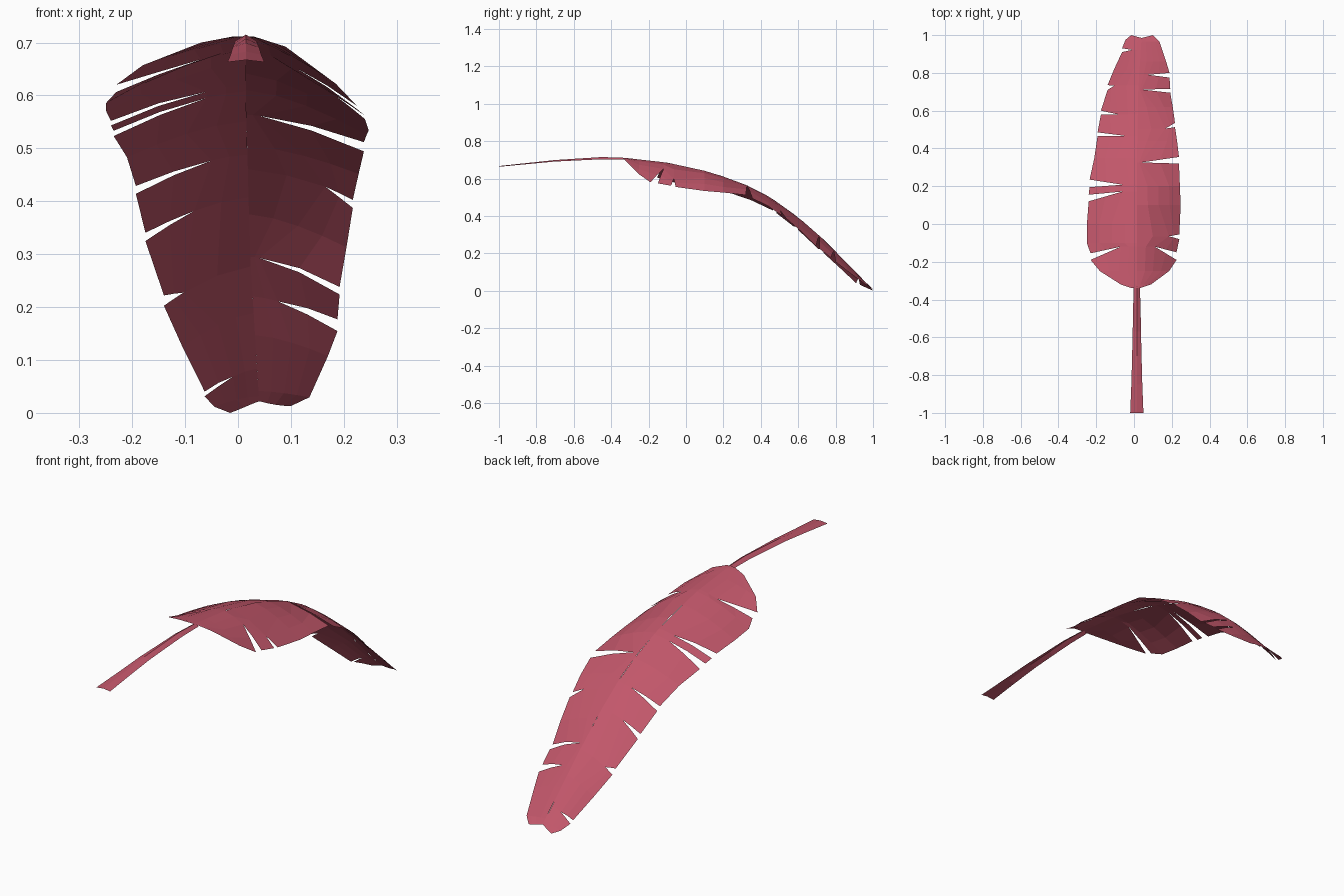
import bpy, bmesh

if "Cube" in bpy.data.objects:
    bpy.data.objects.remove(bpy.data.objects["Cube"])

leaf_red = bpy.data.materials.new("leaf red")
leaf_red.diffuse_color = (0.54, 0.095, 0.145, 1)
leaf_red.use_nodes = True
leaf_red.node_tree.nodes["Principled BSDF"].inputs["Base Color"].default_value = leaf_red.diffuse_color


def lerp(table, v):
    """Piecewise linear lookup in a short profile."""
    if v <= table[0][0]:
        return table[0][1]
    for (a, p), (b, q) in zip(table, table[1:]):
        if v <= b:
            return p + (q - p) * (v - a) / (b - a)
    return table[-1][1]


# Arched midrib profile (y, z) and its sideways drift (y, x)
SPINE = [(-1, .667), (-.7, .699), (-.45, .715), (-.33, .711), (-.1, .685), (.12, .637),
         (.3, .577), (.45, .5), (.6, .393), (.75, .262), (.9, .105), (.985, .022), (1, .008)]
DRIFT = [(-1, .015), (.3, .015), (.7, .022), (.985, .04)]
# How far each blade edge hangs below the midrib
DROP = {-1: [(-.34, .0), (-.25, .045), (-.19, .075), (-.1, .1), (.12, .085), (.24, .075),
             (.47, .06), (.71, .075), (.91, .055), (.975, .02), (1, .008)],
        1: [(-.34, .0), (-.25, .08), (-.19, .115), (0, .122), (.12, .105), (.32, .055),
            (.535, .052), (.695, .072), (.8, .055), (.965, .012), (1, -.005)]}
# Blade outlines from base to tip: (x, y) edge point, or
# (x, y before, y after, tip x, tip y) for a tear
LEFT = [(-.01, -.34), (-.07, -.32), (-.18, -.25), (-.23, -.19, -.155, -.07, -.12),
        (-.25, -.1), (-.249, .0), (-.24, .12, .155, -.06, .172), (-.235, .195, .235, -.06, .208),
        (-.21, .35), (-.193, .465, .485, -.05, .467), (-.175, .58, .6, -.083, .58),
        (-.14, .71, .735, -.103, .733), (-.105, .82), (-.063, .91, .93, -.01, .922),
        (-.045, .975), (-.015, 1)]
RIGHT = [(.03, -.34), (.09, -.32), (.185, -.25), (.225, -.19, -.15, .11, -.12),
         (.24, -.08, -.055, .185, -.065), (.247, .1), (.243, .2), (.238, .32, .355, .04, .326),
         (.228, .44), (.217, .513, .535, .165, .505), (.205, .62),
         (.192, .695, .715, .04, .712), (.188, .775, .8, .075, .79),
         (.17, .86), (.135, .965), (.1, 1)]


def finish(bm, name):
    bmesh.ops.recalc_face_normals(bm, faces=bm.faces)
    if sum(f.normal.z for f in bm.faces) < 0:
        bmesh.ops.reverse_faces(bm, faces=bm.faces)
    mesh = bpy.data.meshes.new(name)
    bm.to_mesh(mesh)
    bm.free()
    mesh.materials.append(leaf_red)
    bpy.context.collection.objects.link(bpy.data.objects.new(name, mesh))


def blade(name, side, outline):
    bm = bmesh.new()

    def row(edge_x, edge_y, root_y, s, tip_y):
        root_x = lerp(DRIFT, root_y)
        verts = []
        for f in (0, s / 2, s, (1 + s) / 2, 1):
            if f <= s:
                y = root_y + (tip_y - root_y) * f / s
            else:
                y = tip_y + (edge_y - tip_y) * (f - s) / (1 - s)
            z = lerp(SPINE, y) - lerp(DROP[side], y) * f ** 1.5
            verts.append(bm.verts.new((root_x + (edge_x - root_x) * f, y, z)))
        return verts

    previous = None
    for station in outline:
        if len(station) == 5:
            x, ya, yb, tx, ty = station
            root_x = lerp(DRIFT, ty)
            s = (tx - root_x) / (x - root_x)
            rows = [row(x, ya, ty, s, ty), row(x, yb, ty, s, ty)]
        else:
            x, y = station
            root = min(y, .985)
            rows = [row(x, y, root, .5, (root + y) / 2)] * 2
        if previous:
            for i in range(4):
                bm.faces.new((previous[i], previous[i + 1], rows[0][i + 1], rows[0][i]))
        previous = rows[1]
    bmesh.ops.remove_doubles(bm, verts=bm.verts, dist=.0005)
    finish(bm, name)


# Torn leaf blades either side of the midrib
blade("left_blade", -1, LEFT)
blade("right_blade", 1, RIGHT)

# Ridged stalk, widening towards its cut end
bm = bmesh.new()
previous = None
for y, half, sag in ((-1, .035, .004), (-.85, .029, .006), (-.7, .025, .008),
                     (-.57, .022, .01), (-.45, .02, .012), (-.33, .016, .01)):
    z = lerp(SPINE, y)
    current = [bm.verts.new((.015 + dx * half, y, z - sag * abs(dx))) for dx in (-1, 0, 1)]
    if previous:
        for i in range(2):
            bm.faces.new((previous[i], previous[i + 1], current[i + 1], current[i]))
    previous = current
finish(bm, "stalk")
